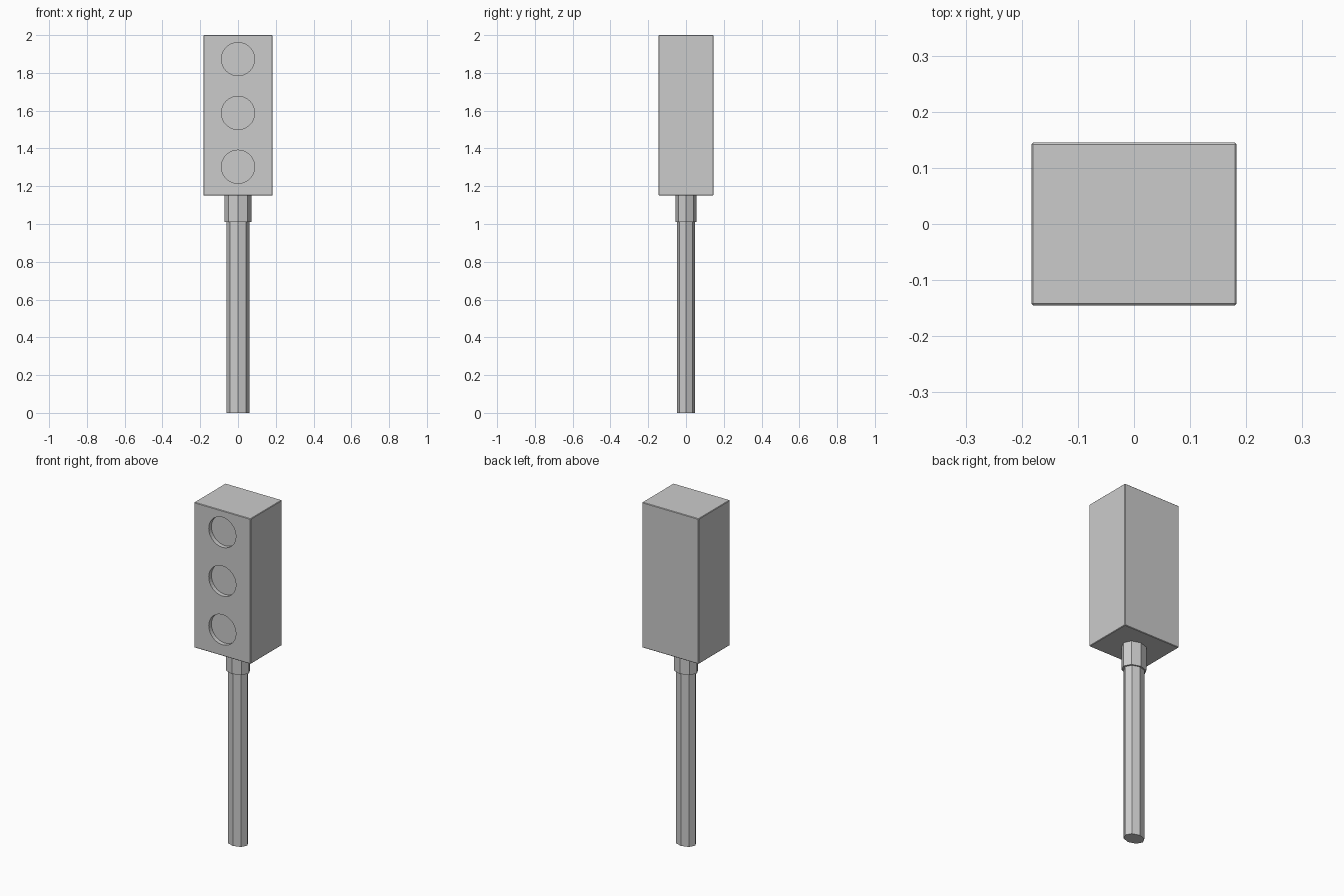
import bpy
import bmesh
from math import pi
from mathutils import Matrix

cube = bpy.data.objects.get("Cube")
if cube:
    bpy.data.objects.remove(cube, do_unlink=True)

grey = bpy.data.materials.new("plain grey")
grey.use_nodes = True
colour = (0.6, 0.6, 0.6, 1)
grey.diffuse_color = colour
grey.node_tree.nodes["Principled BSDF"].inputs["Base Color"].default_value = colour


def make_object(name, bm):
    mesh = bpy.data.meshes.new(name)
    bmesh.ops.recalc_face_normals(bm, faces=bm.faces)
    bm.to_mesh(mesh)
    bm.free()
    mesh.materials.append(grey)
    obj = bpy.data.objects.new(name, mesh)
    bpy.context.collection.objects.link(obj)
    return obj


def prism(name, sides, rx, ry, z0, z1):
    """Upright prism with an oval cross-section."""
    bm = bmesh.new()
    bmesh.ops.create_cone(bm, cap_ends=True, segments=sides,
                          radius1=1, radius2=1, depth=1)
    bmesh.ops.scale(bm, vec=(rx, ry, z1 - z0), verts=bm.verts)
    bmesh.ops.translate(bm, vec=(0, 0, (z0 + z1) / 2), verts=bm.verts)
    return make_object(name, bm)


# Post and collar
prism("post", 8, 0.06, 0.047, 0, 1.02)
prism("collar", 8, 0.071, 0.056, 1.01, 1.16)

# Signal housing with fine bevelled edges
half_x, half_y, bottom, top = 0.183, 0.145, 1.15, 2.0
bm = bmesh.new()
bmesh.ops.create_cube(bm, size=1)
bmesh.ops.scale(bm, vec=(half_x * 2, half_y * 2, top - bottom), verts=bm.verts)
bmesh.ops.translate(bm, vec=(0, 0, (top + bottom) / 2), verts=bm.verts)
bmesh.ops.bevel(bm, geom=bm.edges[:], offset=0.003, segments=1, affect='EDGES')
housing = make_object("signal_housing", bm)

# Three round lamp recesses in the front
lamp_radius, lamp_depth = 0.088, 0.025
bm = bmesh.new()
for z in (1.303, 1.588, 1.873):
    place = Matrix.Translation((0, -half_y, z)) @ Matrix.Rotation(pi / 2, 4, 'X')
    bmesh.ops.create_cone(bm, cap_ends=True, segments=32, radius1=lamp_radius,
                          radius2=lamp_radius, depth=lamp_depth * 2, matrix=place)
cutter = make_object("lamp_cutter", bm)
cutter.hide_render = True
cutter.hide_set(True)

recess = housing.modifiers.new("lamp_recesses", 'BOOLEAN')
recess.operation = 'DIFFERENCE'
recess.solver = 'EXACT'
recess.object = cutter
